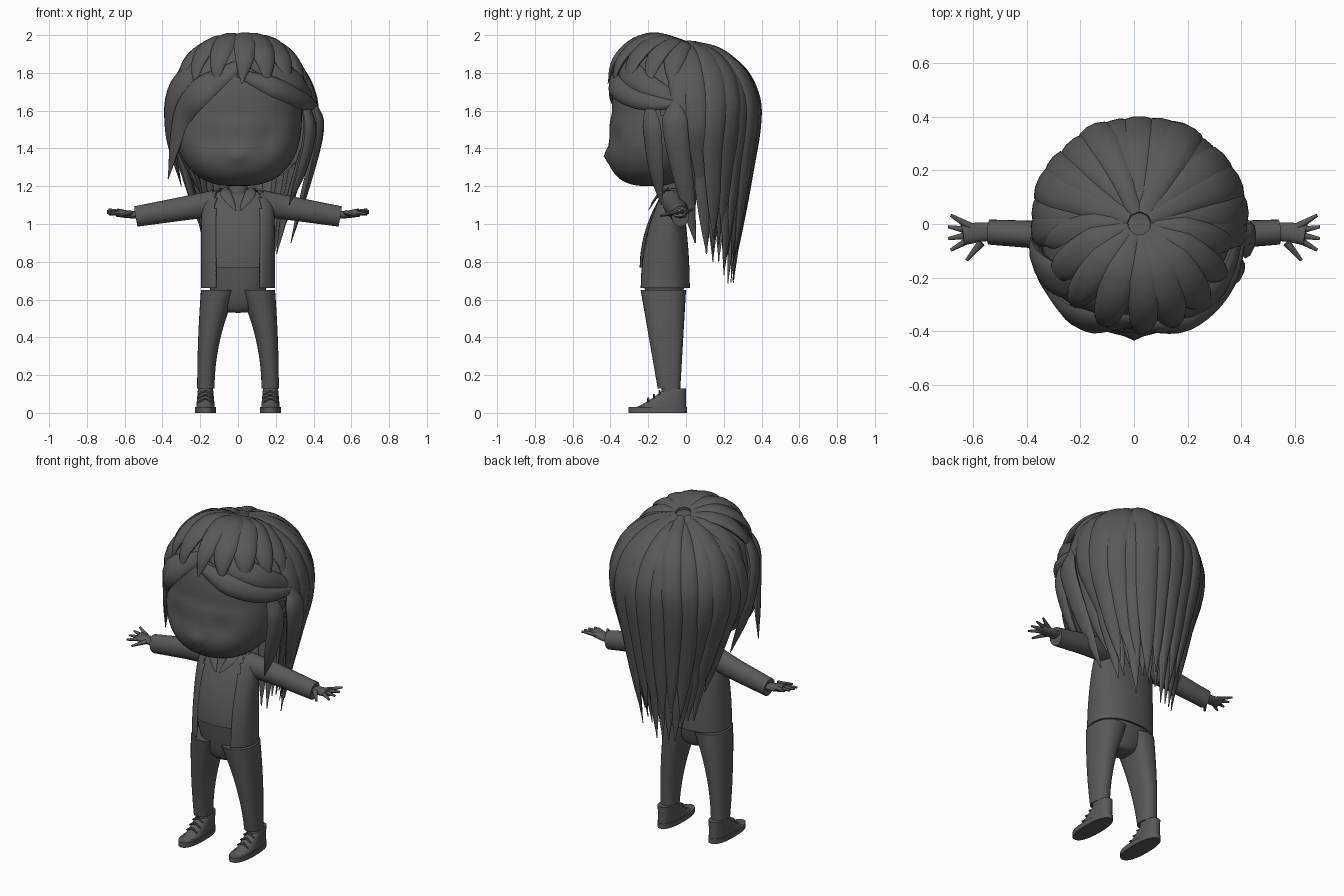
import bpy, bmesh, math, random
from mathutils import Vector, Matrix

random.seed(4)
cube = bpy.data.objects.get("Cube")
if cube:
    bpy.data.objects.remove(cube)

grey = bpy.data.materials.new("dark grey")
grey.use_nodes = True
GREY = (0.1, 0.1, 0.1, 1)
grey.diffuse_color = GREY
shader = next(node for node in grey.node_tree.nodes if node.type == 'BSDF_PRINCIPLED')
shader.inputs["Base Color"].default_value = GREY

UPWARD = Vector((0, 0, 1))
SKULL = Vector((0.02, 0, 1.575))


def finish(bm, name):
    bmesh.ops.recalc_face_normals(bm, faces=bm.faces[:])
    mesh = bpy.data.meshes.new(name)
    bm.to_mesh(mesh)
    bm.free()
    mesh.shade_smooth()
    mesh.set_sharp_from_angle(angle=math.radians(45))
    mesh.materials.append(grey)
    part = bpy.data.objects.new(name, mesh)
    bpy.context.collection.objects.link(part)
    return part


def loft(rings, sides, power=1, caps=True):
    """Skin rings given as centre, half-width vector and half-depth vector."""
    bm = bmesh.new()
    squared = lambda value: math.copysign(abs(value) ** power, value)
    loops = []
    for centre, across, depth in rings:
        turns = [math.tau * k / sides for k in range(sides)]
        loops.append([bm.verts.new(centre + across * squared(math.cos(turn)) + depth * squared(math.sin(turn)))
                      for turn in turns])
    for low, high in zip(loops, loops[1:]):
        for k in range(sides):
            after = (k + 1) % sides
            bm.faces.new((low[k], low[after], high[after], high[k]))
    if caps:
        bm.faces.new(loops[0])
        bm.faces.new(loops[-1])
    return bm


def column(bottom, top, shape, sides=32, steps=20, power=0.85, caps=True):
    """Upright form; shape(u) gives centre x, centre y, half-width and half-depth at height fraction u."""
    rings = []
    for k in range(steps + 1):
        u = (1 - math.cos(math.pi * k / steps)) / 2
        x, y, width, depth = shape(u)
        rings.append((Vector((x, y, bottom + (top - bottom) * u)), Vector((width, 0, 0)), Vector((0, depth, 0))))
    return loft(rings, sides, power, caps)


def curve_through(points, steps=6):
    """Catmull-Rom path through a few points."""
    padded = [2 * points[0] - points[1], *points, 2 * points[-1] - points[-2]]
    path = []
    for a, b, c, d in zip(padded, padded[1:], padded[2:], padded[3:]):
        for k in range(steps):
            t = k / steps
            path.append(b + t / 2 * (c - a + t * (2 * a - 5 * b + 4 * c - d + t * (3 * (b - c) + d - a))))
    return path + [points[-1]]


def leaf(t):
    return min(1, 0.4 + 2 * t) * (1 - t ** 4)


def pill(t):
    return (1 - abs(2 * t - 1) ** 6) ** 0.5


def strand(name, points, width, thickness, taper=leaf, facing=None, sides=10):
    """Tapered strip along a path, lying flat against the skull or the facing direction."""
    path = curve_through([Vector(point) for point in points])
    last = len(path) - 1
    rings = []
    for i, point in enumerate(path):
        along = (path[min(i + 1, last)] - path[max(i - 1, 0)]).normalized()
        outward = point - SKULL
        outward.z = max(outward.z, 0)
        side = along.cross(facing or outward).normalized()
        scale = max(taper(i / last), 0.05)
        rings.append((point, side * width * scale, side.cross(along) * thickness * scale))
    return finish(loft(rings, sides), name)


# Head: rounded form with jaw pushed forward, eye sockets and a small nose
def head_shape(u):
    radius = (1 - abs(2 * u - 1) ** 2.5) ** 0.4 + 0.01
    return 0, -0.09 - 0.2 * max(0, 0.5 - u), 0.335 * radius, 0.3 * radius


def dent(vert, x, z, size, depth):
    distance = math.hypot(abs(vert.co.x) - x, vert.co.z - z)
    vert.co.y += depth * math.exp(-(distance / size) ** 2)


bm = column(1.2, 1.97, head_shape, sides=64, steps=40, power=0.93)
for vert in bm.verts:
    if vert.co.y < -0.1:
        dent(vert, 0.15, 1.45, 0.07, 0.025)
        dent(vert, 0, 1.45, 0.06, 0.015)
        dent(vert, 0, 1.36, 0.03, -0.02)
finish(bm, "head")
finish(column(1.1, 1.3, lambda u: (0, -0.08, 0.05, 0.05)), "neck")


# Shirt and open jacket share one body rule
def body_shape(grow):
    return lambda u: (0, -0.12 + 0.04 * u * u, 0.195 + grow - 0.1 * u ** 12, 0.14 + grow - 0.09 * u * u)


finish(column(0.77, 1.18, body_shape(-0.015)), "shirt")
bm = column(0.66, 1.19, body_shape(0), sides=64, caps=False)
middles = {face: face.calc_center_median() for face in bm.faces}
opening = [face for face, middle in middles.items() if abs(middle.x) < 0.12 and middle.y < -0.08]
bmesh.ops.delete(bm, geom=opening, context='FACES')
finish(bm, "jacket").modifiers.new("cloth", 'SOLIDIFY').thickness = 0.01

# Trousers
finish(column(0.53, 0.78, lambda u: (0, -0.115, 0.01 + 0.17 * u ** 0.3, 0.03 + 0.09 * u ** 0.3)), "trouser_seat")

for s, tag in ((1, "left_"), (-1, "right_")):
    finish(column(0.13, 0.65, lambda u: (s * (0.17 - 0.07 * u * u), -0.09 - 0.03 * u,
                                         0.046 + 0.05 * u * u, 0.06 + 0.06 * u)), tag + "trouser_leg")

    # Shoe, sole, ankle and laces
    foot = s * 0.172
    finish(column(0.02, 0.13, lambda u: (foot, 0.095 * u ** 0.7 - 0.15, 0.05 - 0.01 * u,
                                         0.15 - 0.095 * u ** 0.7)), tag + "shoe")
    finish(column(0, 0.03, lambda u: (foot, -0.15, 0.055, 0.155), steps=2), tag + "sole")
    finish(column(0.1, 0.17, lambda u: (foot, -0.08, 0.04, 0.05), steps=2), tag + "ankle")
    for k in range(3):
        middle = Vector((foot, -0.14 - 0.03 * k, 0.115 - 0.02 * k))
        drop = Vector((0.04, 0, -0.02))
        strand(f"{tag}lace_{k}", [middle - drop - UPWARD * 0.04, middle, middle + drop],
               0.006, 0.006, pill, UPWARD, sides=6)

    # Sleeve, palm and fingers
    strand(tag + "sleeve", [(s * 0.12, -0.07, 1.11), (s * 0.3, -0.045, 1.08), (s * 0.54, -0.03, 1.04)],
           0.055, 0.064, lambda t: 1.1 - 0.25 * t, UPWARD, sides=24)
    strand(tag + "palm", [(s * 0.5, -0.03, 1.05), (s * 0.57, -0.03, 1.05), (s * 0.64, -0.04, 1.06)],
           0.04, 0.022, lambda t: 0.8 + 0.2 * t, UPWARD, sides=16)
    for k, finger in enumerate(("little", "ring", "middle", "index", "thumb")):
        spread = math.radians(30 - 20 * k)
        root = Vector((s * (0.61 if k < 4 else 0.57), -0.01 - 0.015 * k, 1.06))
        reach = Vector((s * math.cos(spread), math.sin(spread), 0.2 - 0.1 * k)) * 0.085
        strand(f"{tag}{finger}_finger", [root, root + reach / 2, root + reach],
               0.015, 0.014, lambda t: 1 - 0.6 * t, UPWARD, sides=8)

    # Collar flap
    strand(tag + "collar", [(s * 0.07, -0.09, 1.19), (s * 0.06, -0.15, 1.15), (s * 0.01, -0.2, 1.07)],
           0.03, 0.008, leaf, Vector((0, -1, 0.6)))

# Scalp cap, cut away over the face
bm = bmesh.new()
bmesh.ops.create_uvsphere(bm, u_segments=48, v_segments=32, radius=1,
                          matrix=Matrix.Translation(SKULL) @ Matrix.Diagonal((0.375, 0.36, 0.385, 1)))
middles = {face: face.calc_center_median() for face in bm.faces}
bare = [face for face, middle in middles.items() if middle.z < 1.74 - 2 * min(max(middle.y + 0.2, 0), 0.25)]
bmesh.ops.delete(bm, geom=bare, context='FACES')
finish(bm, "scalp_cap")


def crown_lock(name, azimuth, tip=None, end=100, radius=1.0):
    """Lock from the crown over the skull; hangs down to height tip when given."""
    points = []
    swirl = random.uniform(-8, 8)
    for k in range(5):
        polar = math.radians(6 + (end - 6) * k / 4)
        turn = math.radians(azimuth + swirl * (1 - k / 4))
        puff = radius + max(0, -math.sin(turn)) * max(0, math.sin(2 * polar)) / 4
        flat = puff * math.sin(polar)
        points.append(SKULL + Vector((flat * math.cos(turn), flat * math.sin(turn), puff * math.cos(polar))) * 0.38)
    if tip:
        rim = points[-1]
        for fall in (0.35, 0.7, 1):
            inward = SKULL + (rim - SKULL) * (1 - 0.42 * fall)
            points.append(Vector((inward.x, inward.y + 0.06 * fall, rim.z + (tip - rim.z) * fall)))
    strand(name, points, random.uniform(0.065, 0.08), 0.03)


# Back hair: an outer layer and a longer inner layer
for i in range(15):
    azimuth = -4 + 188 * i / 14
    sweep = math.sin(math.radians(max(azimuth, 0)))
    crown_lock(f"outer_back_lock_{i}", azimuth, 1.08 - 0.25 * sweep + random.uniform(-0.1, 0.1),
               radius=random.uniform(0.98, 1.02))
    crown_lock(f"inner_back_lock_{i}", 90 + 0.8 * (azimuth - 90), 0.93 - 0.2 * sweep + random.uniform(-0.1, 0.07),
               radius=0.88)

# Front hair running from the crown to the hairline
for i in range(9):
    crown_lock(f"front_crown_lock_{i}", 192 + 156 * i / 8, end=68)

# Swept fringe and hanging side locks
strand("right_fringe", [(0, -0.36, 1.84), (-0.2, -0.35, 1.7), (-0.3, -0.25, 1.55), (-0.37, -0.17, 1.24)], 0.085, 0.035)
strand("right_side_lock", [(0, -0.3, 1.9), (-0.3, -0.2, 1.75), (-0.36, -0.1, 1.5), (-0.3, 0, 1.2)], 0.085, 0.03)
strand("left_fringe", [(0, -0.38, 1.8), (0.2, -0.36, 1.72), (0.35, -0.22, 1.65), (0.42, 0, 1.63)], 0.06, 0.035)
strand("left_upper_fringe", [(0, -0.35, 1.88), (0.3, -0.25, 1.76), (0.42, 0.05, 1.6)], 0.07, 0.03)
strand("left_front_lock", [(0.35, -0.2, 1.65), (0.38, -0.18, 1.5), (0.34, -0.16, 1.3), (0.27, -0.13, 1.1)], 0.055, 0.03)
strand("left_rear_lock", [(0.4, -0.06, 1.65), (0.42, -0.05, 1.45), (0.28, 0.05, 0.9)], 0.07, 0.03)
